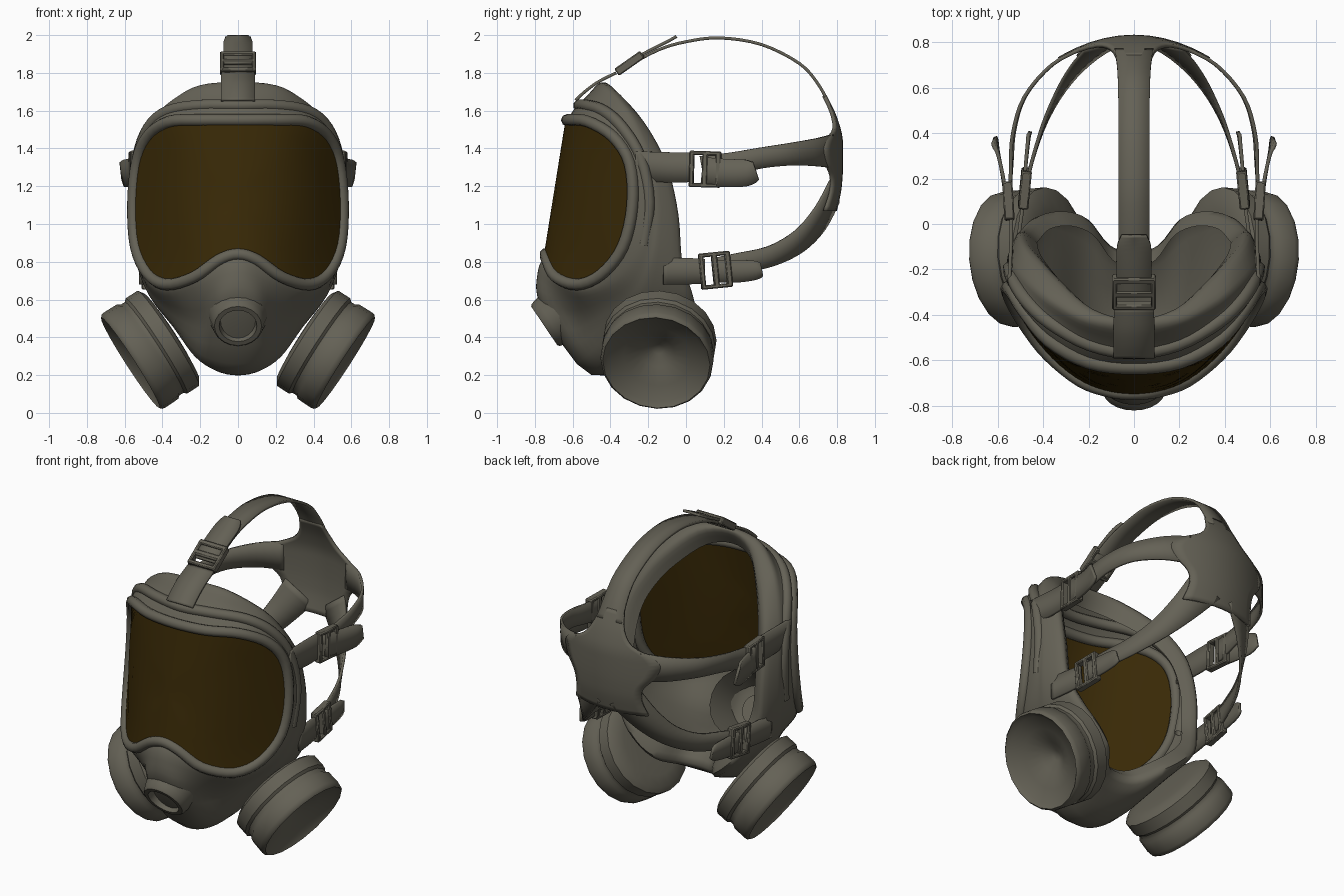
import bpy, bmesh, math
from mathutils import Vector, Matrix

if "Cube" in bpy.data.objects:
    bpy.data.objects.remove(bpy.data.objects["Cube"])

def mat(name, c):
    m = bpy.data.materials.new(name)
    m.diffuse_color = (*c, 1)
    m.use_nodes = True
    m.node_tree.nodes["Principled BSDF"].inputs["Base Color"].default_value = m.diffuse_color
    return m

RUBBER = mat("olive_grey_rubber", (0.128, 0.12, 0.092))
AMBER = mat("dark_amber_visor", (0.040, 0.022, 0.002))

def cm(pts, n, closed=False):
    """Catmull-Rom resampling, n steps per segment."""
    P = [Vector(p) for p in pts]
    L = len(P)
    get = (lambda i: P[i % L]) if closed else (lambda i: P[max(0, min(L - 1, i))])
    out = []
    for i in range(L if closed else L - 1):
        a, b, c, d = get(i - 1), get(i), get(i + 1), get(i + 2)
        for k in range(n):
            t = k / n
            out.append(0.5 * (2 * b + (c - a) * t + (2 * a - 5 * b + 4 * c - d) * t * t
                              + (3 * b - a - 3 * c + d) * t ** 3))
    return out if closed else out + [P[-1]]

def finish(ob, m, thick=0, mirror=False, angle=40):
    ob.data.materials.append(m)
    bpy.ops.object.select_all(action='DESELECT')
    ob.select_set(True)
    bpy.context.view_layer.objects.active = ob
    if ob.type == 'CURVE':
        bpy.ops.object.convert(target='MESH')
        ob = bpy.context.object
    bpy.ops.object.shade_smooth_by_angle(angle=math.radians(angle))
    if thick:
        s = ob.modifiers.new("thickness", 'SOLIDIFY')
        s.thickness, s.offset = thick, 0
    if mirror:
        ob.modifiers.new("mirror", 'MIRROR')
    return ob

def new_mesh(name, verts, faces):
    me = bpy.data.meshes.new(name)
    me.from_pydata([tuple(v) for v in verts], [], faces)
    bm = bmesh.new()
    bm.from_mesh(me)
    bmesh.ops.remove_doubles(bm, verts=bm.verts, dist=1e-5)
    bmesh.ops.recalc_face_normals(bm, faces=bm.faces)
    bm.to_mesh(me)
    bm.free()
    ob = bpy.data.objects.new(name, me)
    bpy.context.collection.objects.link(ob)
    return ob

def loft(name, rings, m, closed=True, cap=False, **kw):
    n = len(rings[0])
    faces = [(r * n + i, r * n + (i + 1) % n, (r + 1) * n + (i + 1) % n, (r + 1) * n + i)
             for r in range(len(rings) - 1) for i in range(n if closed else n - 1)]
    if cap:
        faces.append(tuple(range((len(rings) - 1) * n, len(rings) * n)))
    return finish(new_mesh(name, [v for r in rings for v in r], faces), m, **kw)

def tube(name, pts, radius, closed):
    cu = bpy.data.curves.new(name, 'CURVE')
    cu.dimensions, cu.bevel_depth, cu.bevel_resolution = '3D', radius, 2
    sp = cu.splines.new('POLY')
    sp.points.add(len(pts) - 1)
    for q, p in zip(sp.points, pts):
        q.co = (*p, 1)
    sp.use_cyclic_u = closed
    ob = bpy.data.objects.new(name, cu)
    bpy.context.collection.objects.link(ob)
    return finish(ob, RUBBER, angle=60)

def lathe(name, origin, axis, profile, seg, **kw):
    """profile: (distance back along the axis, radius)"""
    a = Vector(axis).normalized()
    u = a.cross(Vector((0, 1, 0.01))).normalized()
    v = a.cross(u)
    rings = [[Vector(origin) - a * d + (u * math.cos(t) + v * math.sin(t)) * r
              for t in (2 * math.pi * i / seg for i in range(seg))] for d, r in profile]
    return loft(name, rings, RUBBER, cap=True, **kw)

def ribbon(name, pts, centre_z=None, mirror=True, thick=0.016):
    """pts: ((x, y, z), half width); lies flat around the head axis."""
    c = cm([p for p, w in pts], 4)
    w = cm([(w, 0, 0) for p, w in pts], 4)
    rows = []
    for i, p in enumerate(c):
        t = (c[min(i + 1, len(c) - 1)] - c[max(i - 1, 0)]).normalized()
        nrm = p - Vector((0, 0.15, p.z if centre_z is None else centre_z))
        side = t.cross(nrm).normalized()
        rows.append([p + side * w[i].x * k for k in (-1, 0, 1)])
    return loft(name, rows, RUBBER, closed=False, thick=thick, mirror=mirror)

def buckle(name, origin, along, width, mirror):
    """Rectangular frame with a crossbar; one slot stays open."""
    u = Vector(along).normalized()
    n = u.cross(Vector(width)).normalized()
    v = n.cross(u)
    M = Matrix((u, v, n)).transposed().to_4x4()
    M.translation = Vector(origin)
    bm = bmesh.new()
    for cu, cv, su, sv in ((-.07, 0, .025, .19), (.07, 0, .03, .19), (0, 0, .03, .19),
                           (0, .085, .165, .022), (0, -.085, .165, .022)):
        bmesh.ops.create_cube(bm, size=1, matrix=M @ Matrix.Translation((cu, cv, 0))
                              @ Matrix.Diagonal((su, sv, .045, 1)))
    me = bpy.data.meshes.new(name)
    bm.to_mesh(me)
    bm.free()
    ob = bpy.data.objects.new(name, me)
    bpy.context.collection.objects.link(ob)
    b = ob.modifiers.new("soft", 'BEVEL')
    b.width = 0.006
    finish(ob, RUBBER, mirror=mirror)

def full(half):
    return list(half) + [(-x, y, z) for x, y, z in half[-2:0:-1]]

# Visor: a curved sheet inside a moulded outline, flatter across the top than the bottom
def vy(x, z):
    t = max(0, min(1, (z - .8) / .75))
    bow = 1.4 * x * x * (1 - t) + (.5 * x ** 2 + 2.6 * x ** 4) * t
    return -0.63 - (1.55 - z) * 0.16 + bow

vis = [(0, 1.55), (.2, 1.55), (.37, 1.54), (.48, 1.46), (.535, 1.32), (.555, 1.1), (.54, .88),
       (.475, .735), (.375, .68), (.23, .72), (.1, .81), (0, .84)]
outline = cm(full([(x, vy(x, z), z) for x, z in vis]), 4, True)
rings = []
for f in (1, .8, .6, .4, .2, 0):
    rings.append([Vector((p.x * f, vy(p.x * f, 1.15 + (p.z - 1.15) * f) - .008,
                          1.15 + (p.z - 1.15) * f)) for p in outline])
loft("visor", rings, AMBER)
tube("visor_rim", outline, 0.032, True)

# Face piece: rings from the visor edge back to the inner sealing lip
flange = [(0, -.59, 1.61), (.2, -.555, 1.61), (.38, -.46, 1.58), (.49, -.36, 1.49), (.55, -.265, 1.33),
          (.565, -.22, 1.1), (.55, -.25, .87), (.49, -.38, .70), (.385, -.55, .635), (.23, -.67, .66),
          (.1, -.76, .72), (0, -.785, .745)]
middle = [(0, -.46, 1.745), (.2, -.425, 1.735), (.34, -.345, 1.66), (.44, -.265, 1.55), (.525, -.175, 1.34),
          (.55, -.13, 1.08), (.54, -.15, .82), (.47, -.2, .62), (.34, -.33, .45), (.23, -.43, .30),
          (.12, -.485, .225), (0, -.5, .2)]
back = [(0, -.42, 1.735), (.18, -.375, 1.7), (.33, -.25, 1.57), (.42, -.16, 1.44), (.48, -.09, 1.28),
        (.5, -.04, 1.05), (.49, -.02, .8), (.43, .03, .61), (.32, .04, .48), (.21, 0, .39),
        (.11, -.11, .34), (0, -.14, .33)]
# the snout ring lies between flange and middle, pushed out at the centre
snout = [tuple((Vector(a) + Vector(b)) / 2) for a, b in zip(flange, middle)]
snout[8:] = [(.36, -.46, .55), (.2, -.6, .5), (.115, -.73, .54), (0, -.765, .56)]
# the lip is the back edge drawn inwards
lip = [(x * .85, y - .05, 1.08 + (z - 1.08) * .85) for x, y, z in back]
ctrl = [[tuple(p) for p in outline]] + [cm(full(r), 4, True) for r in (flange, snout, middle, back, lip)]
cols = [cm(c, 4) for c in zip(*ctrl)]
loft("face_piece", list(zip(*cols)), RUBBER, angle=60)

# Raised band behind the visor rim, fading into the cheeks
band = cm([(-x, y, z) for x, y, z in flange[6:0:-1]] + flange[:7], 4)
tube("flange_band", [p + Vector((-.035 * p.x, .025, .018)) for p in band], 0.032, False)

# Exhale valve on the chin
lathe("exhale_valve", (0, -.75, .46), (0, -.83, -.56),
      [(.25, .2), (.14, .165), (.04, .142), (.01, .134), (0, .125), (0, .1), (.06, .09)], 20)

# Two filter canisters with a dished outer face
for s, side in ((1, "left"), (-1, "right")):
    lathe("filter_" + side, (s * .57, -.157, .265), (s * .82, -.08, -.53),
          [(.14, .0), (.135, .03), (.1, .09), (.055, .18), (.025, .26), (0, .285), (.01, .296), (.03, .3),
           (.11, .298), (.125, .286), (.15, .286), (.165, .3), (.24, .3), (.26, .27), (.268, .2),
           (.27, .12)], 20)

# Upper side straps, tabs and loose tails
ribbon("upper_tab", [((.545, -.27, 1.31), .075), ((.54, -.1, 1.30), .08), ((.54, .035, 1.30), .078)])
ribbon("upper_strap", [((.548, .085, 1.29), .07), ((.54, .25, 1.32), .06), ((.53, .4, 1.35), .055),
                       ((.48, .56, 1.37), .06), ((.36, .70, 1.38), .075), ((.22, .775, 1.385), .09)])
ribbon("upper_tail", [((.56, .085, 1.28), .075), ((.575, .2, 1.27), .075), ((.6, .32, 1.27), .07),
                      ((.615, .37, 1.28), .05)])
buckle("upper_buckle", (.552, .1, 1.29), (.06, 1, -.03), (0, 0, 1), True)

# Lower side straps, tabs and loose tails
ribbon("lower_tab", [((.515, -.12, .75), .07), ((.50, 0, .75), .07), ((.485, .1, .75), .065)])
ribbon("lower_strap", [((.475, .15, .76), .06), ((.45, .27, .79), .055), ((.39, .45, .83), .055),
                       ((.31, .6, .91), .065), ((.22, .71, 1.03), .085), ((.12, .79, 1.18), .11)])
ribbon("lower_tail", [((.485, .15, .75), .06), ((.475, .27, .75), .06), ((.465, .37, .755), .05),
                      ((.46, .4, .76), .035)])
buckle("lower_buckle", (.48, .155, .755), (-.1, 1, .1), (0, -.15, 1), True)

# Top strap over the head
ribbon("top_tab", [((0, -.585, 1.655), .09), ((0, -.53, 1.705), .09), ((0, -.46, 1.755), .09),
                   ((0, -.37, 1.8), .088)], 1.2, False)
ribbon("top_strap", [((0, -.32, 1.83), .075), ((0, -.15, 1.92), .07), ((0, 0, 1.965), .068),
                     ((0, .18, 1.985), .068), ((0, .4, 1.95), .068), ((0, .6, 1.85), .07),
                     ((0, .7, 1.74), .075), ((0, .765, 1.62), .085)], 1.2, False)
ribbon("top_tail", [((0, -.32, 1.85), .075), ((0, -.2, 1.915), .078), ((0, -.1, 1.965), .075),
                    ((0, -.05, 1.993), .055)], 1.2, False)
buckle("top_buckle", (0, -.3, 1.85), (0, .8, .56), (1, 0, 0), False)

# Head pad joining all straps: (half width, y, z) rows
rows = cm([(.078, .735, 1.68), (.105, .78, 1.59), (.165, .808, 1.51), (.28, .82, 1.455),
           (.33, .823, 1.40), (.3, .823, 1.32), (.24, .82, 1.25), (.225, .812, 1.17), (.25, .79, 1.07)], 3)
loft("head_pad", [[Vector((r.x * k / 5, r.y - .9 * (r.x * k / 5) ** 2, r.z)) for k in range(-5, 6)]
                  for r in rows], RUBBER, closed=False, thick=.018)
